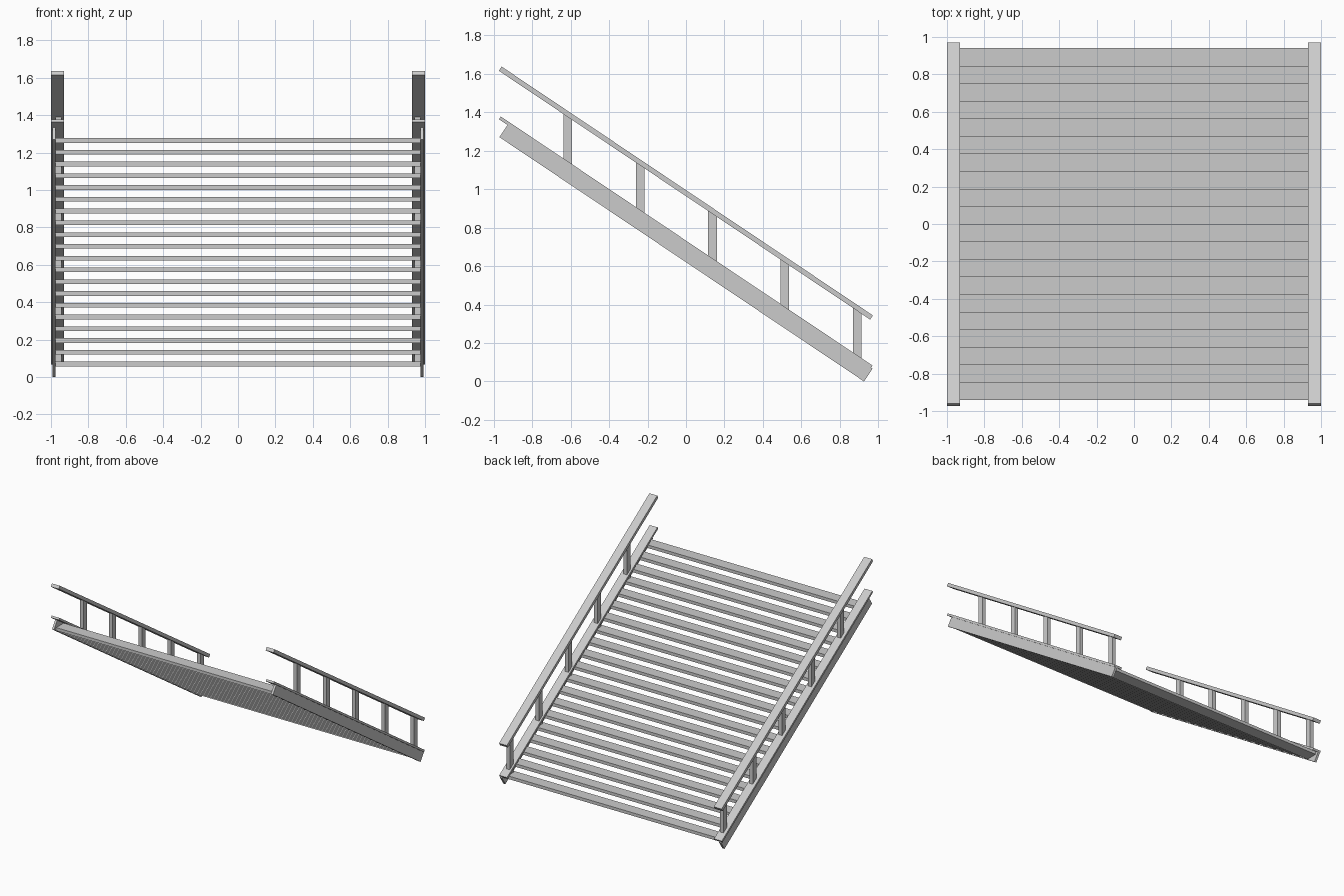
import bpy, bmesh
from math import atan, sin, cos
from mathutils import Vector

if "Cube" in bpy.data.objects:
    bpy.data.objects.remove(bpy.data.objects["Cube"])

SLOPE = 0.67
A = atan(SLOPE)
DOWN = Vector((cos(A), -sin(A)))   # along the flight (y, z)
NORM = Vector((sin(A), cos(A)))    # perpendicular to the flight


def prism(name, pts, x0, x1, mirror=False):
    """Extrude a (y, z) profile from x0 to x1, optionally mirrored across x = 0."""
    bm = bmesh.new()
    f = bm.faces.new([bm.verts.new((x0, p[0], p[1])) for p in pts])
    ext = bmesh.ops.extrude_face_region(bm, geom=[f])
    bmesh.ops.translate(bm, vec=(x1 - x0, 0, 0),
                        verts=[v for v in ext["geom"] if isinstance(v, bmesh.types.BMVert)])
    bmesh.ops.recalc_face_normals(bm, faces=bm.faces[:])
    me = bpy.data.meshes.new(name)
    bm.to_mesh(me)
    bm.free()
    ob = bpy.data.objects.new(name, me)
    bpy.context.collection.objects.link(ob)
    if mirror:
        ob.modifiers.new("Mirror", 'MIRROR')
    return ob


def sloped(name, y, z, y_end, thick, x0, x1):
    """Sloping board whose lower edge starts at (y, z) and runs down to y_end."""
    a = Vector((y, z))
    b = a + DOWN * ((y_end - y) / cos(A))
    prism(name, [a, b, b + NORM * thick, a + NORM * thick], x0, x1, True)


# Stringers, their flat caps, and handrails
sloped("stringer", -0.97, 1.27, 0.925, 0.08, 0.975, 0.993)
sloped("stringer_cap", -0.972, 1.363, 0.96, 0.017, 0.93, 1.0)
sloped("handrail", -0.973, 1.615, 0.957, 0.026, 0.93, 1.0)

# Baluster posts, passing through the cap up to the rail
for i in range(5):
    y = -0.614 + 0.376 * i
    w = 0.0225
    cap = 1.363 - SLOPE * (y + 0.972)
    rail = 1.615 - SLOPE * (y + 0.973) + 0.006
    prism(f"post_{i + 1}", [(y - w, cap - 0.045), (y + w, cap - 0.045),
                            (y + w, rail - SLOPE * w), (y - w, rail + SLOPE * w)],
          0.944, 0.976, True)

# Treads
for i in range(20):
    y = -0.8925 + 1.785 * i / 19
    z = 1.265 - 1.195 * i / 19
    prism(f"tread_{i + 1}", [(y - 0.0475, z - 0.0125), (y + 0.0475, z - 0.0125),
                             (y + 0.0475, z + 0.0125), (y - 0.0475, z + 0.0125)],
          -0.977, 0.977)
